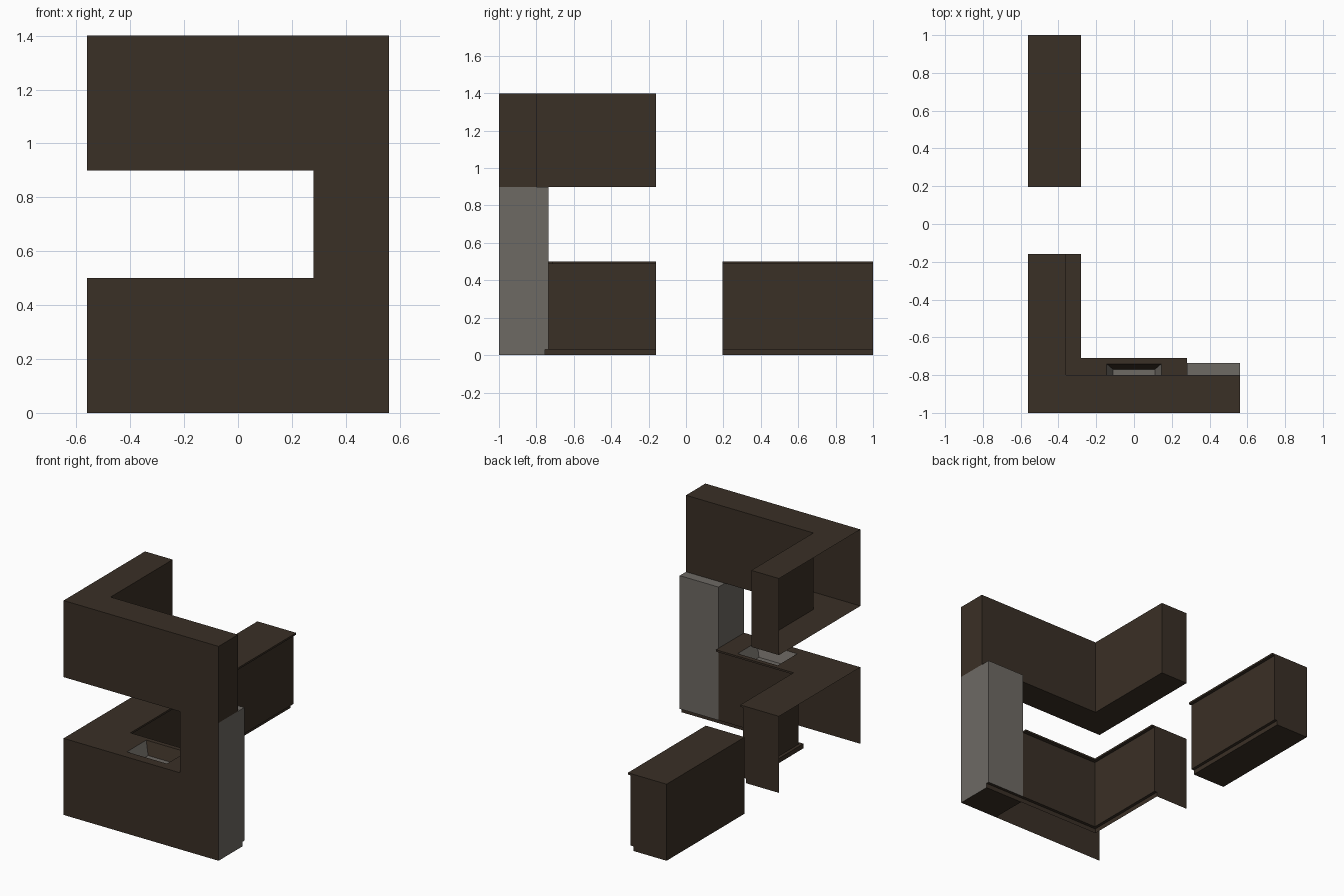
import bpy, bmesh

if "Cube" in bpy.data.objects:
    bpy.data.objects.remove(bpy.data.objects["Cube"])


def material(name, rgb):
    m = bpy.data.materials.new(name)
    m.diffuse_color = (*rgb, 1)
    m.use_nodes = True
    m.node_tree.nodes["Principled BSDF"].inputs["Base Color"].default_value = m.diffuse_color
    return m


brown = material("dark brown wood", (0.042, 0.029, 0.019))
grey = material("warm grey metal", (0.155, 0.143, 0.127))


def finish(name, bm, mats):
    bmesh.ops.remove_doubles(bm, verts=bm.verts, dist=0.0005)
    me = bpy.data.meshes.new(name)
    bm.to_mesh(me)
    bm.free()
    for m in mats:
        me.materials.append(m)
    ob = bpy.data.objects.new(name, me)
    bpy.context.collection.objects.link(ob)
    return ob


def face(bm, pts, mat=0):
    f = bm.faces.new([bm.verts.new(p) for p in pts])
    f.material_index = mat
    return f


def walls(bm, path, z0, z1):
    # upright panels along a path, outside on the right of travel
    for (a, b), (c, d) in zip(path, path[1:]):
        face(bm, [(a, b, z0), (c, d, z0), (c, d, z1), (a, b, z1)])


def cap(bm, path, z, up=True):
    pts = [(x, y, z) for x, y in path]
    face(bm, pts if up else pts[::-1])


def rect(bm, x0, x1, y0, y1, z, up=True):
    cap(bm, [(x0, y0), (x1, y0), (x1, y1), (x0, y1)], z, up)


def prism(name, profile, to3d, a, b, mats):
    # closed profile extruded between a and b
    bm = bmesh.new()
    n = len(profile)
    va = [bm.verts.new(to3d(p, a)) for p in profile]
    vb = [bm.verts.new(to3d(p, b)) for p in profile]
    bm.faces.new(va)
    bm.faces.new(vb[::-1])
    for i in range(n):
        j = (i + 1) % n
        bm.faces.new([va[j], va[i], vb[i], vb[j]])
    bmesh.ops.recalc_face_normals(bm, faces=bm.faces)
    return finish(name, bm, mats)


L, R, F, E = -0.56, 0.56, -1.0, -0.16   # left, right, wall plane, arm end
LIP, KICK = 0.488, 0.03

# L-shaped wall cabinets, open on the left side
bm = bmesh.new()
ell = [(L, F), (R, F), (R, -0.8), (-0.36, -0.8), (-0.36, E), (L, E)]
walls(bm, ell, 0.9, 1.4)
cap(bm, ell, 1.4)
cap(bm, ell, 0.9, False)
finish("wall_cabinets", bm, [brown])

# L-shaped base cabinets, open on the left and below
bm = bmesh.new()
walls(bm, [(L, F), (0.28, F)], 0, 0.5)
walls(bm, [(0.28, -0.735), (-0.30, -0.735), (-0.30, E), (L, E)], KICK, LIP)
walls(bm, [(0.28, -0.755), (-0.32, -0.755), (-0.32, E), (L, E)], 0, KICK)
rect(bm, -0.32, 0.28, -0.755, -0.735, KICK, False)
rect(bm, -0.32, -0.30, -0.735, E, KICK, False)
finish("base_cabinets", bm, [brown])

# countertop with overhanging lip and a sink opening
SX, SY0, SY1 = 0.145, -0.94, -0.74
bm = bmesh.new()
rect(bm, L, -0.28, F, E, 0.5)
rect(bm, -0.28, -SX, F, -0.71, 0.5)
rect(bm, SX, 0.28, F, -0.71, 0.5)
rect(bm, -SX, SX, F, SY0, 0.5)
rect(bm, -SX, SX, SY1, -0.71, 0.5)
walls(bm, [(0.28, -0.735), (0.28, -0.71), (-0.28, -0.71), (-0.28, E), (L, E)], LIP, 0.5)
rect(bm, -0.30, 0.28, -0.735, -0.71, LIP, False)
rect(bm, -0.30, -0.28, -0.71, E, LIP, False)
finish("countertop", bm, [brown])

# tapered sink basin, room-side wall brown
bm = bmesh.new()
top = [(-SX, SY0, 0.5), (SX, SY0, 0.5), (SX, SY1, 0.5), (-SX, SY1, 0.5)]
low = [(-0.11, -0.91, 0.42), (0.11, -0.91, 0.42), (0.11, -0.77, 0.42), (-0.11, -0.77, 0.42)]
face(bm, low)
for i in range(4):
    j = (i + 1) % 4
    face(bm, [top[i], top[j], low[j], low[i]], 1 if i == 2 else 0)
finish("sink_basin", bm, [grey, brown])

# refrigerator with recessed base
fridge = prism("refrigerator",
               [(F, 0), (-0.755, 0), (-0.755, KICK), (-0.735, KICK), (-0.735, 0.9), (F, 0.9)],
               lambda p, t: (t, p[0], p[1]), 0.28, R, [grey, brown])
for f in fridge.data.polygons:
    if f.normal.y < -0.9 or f.normal.z < -0.5 or f.center.z < KICK:
        f.material_index = 1

# free-standing island with lip and recessed base
prism("island",
      [(L, 0), (-0.32, 0), (-0.32, KICK), (-0.30, KICK), (-0.30, LIP), (-0.28, LIP),
       (-0.28, 0.5), (L, 0.5)],
      lambda p, t: (p[0], t, p[1]), 0.195, 1.0, [brown])
